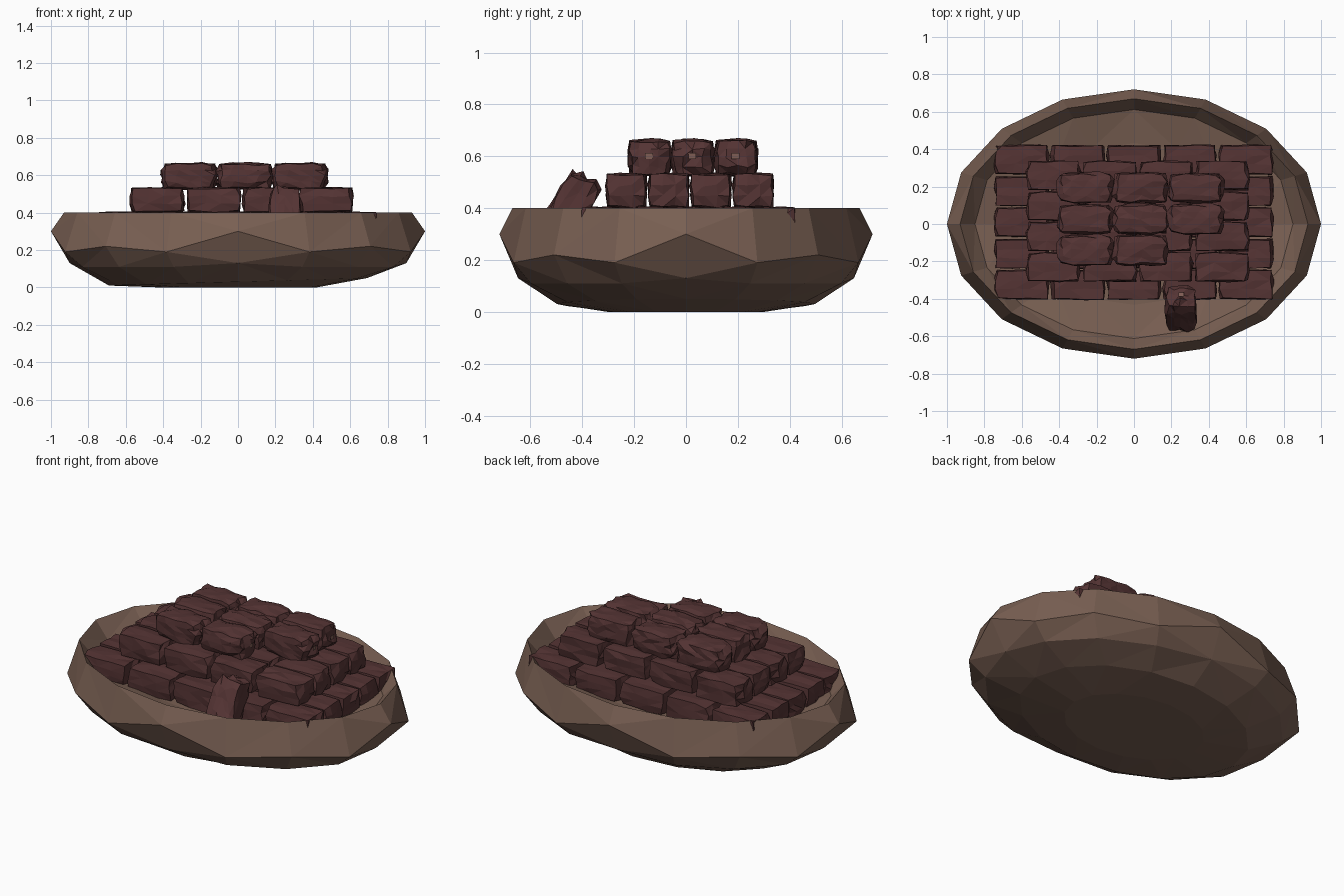
import bpy, bmesh, random
from math import sin, cos, pi, radians
from mathutils import Vector

random.seed(4)
if "Cube" in bpy.data.objects:
    bpy.data.objects.remove(bpy.data.objects["Cube"])


def material(name, color):
    m = bpy.data.materials.new(name)
    m.use_nodes = True
    m.diffuse_color = (*color, 1)
    m.node_tree.nodes["Principled BSDF"].inputs["Base Color"].default_value = (*color, 1)
    return m


wood = material("warm brown wood", (0.19, 0.115, 0.085))
chocolate = material("dark chocolate", (0.09, 0.034, 0.034))
nut = material("pale filling", (0.21, 0.11, 0.09))


def add_object(name, mesh, location=(0, 0, 0), rotation=(0, 0, 0)):
    ob = bpy.data.objects.new(name, mesh)
    ob.location, ob.rotation_euler = location, rotation
    bpy.context.collection.objects.link(ob)
    return ob


def finish(bm, name, *mats):
    bmesh.ops.recalc_face_normals(bm, faces=bm.faces)
    mesh = bpy.data.meshes.new(name)
    bm.to_mesh(mesh)
    bm.free()
    for m in mats:
        mesh.materials.append(m)
    return mesh


# Bowl: faceted oval shell, rings listed from under the base to the inner floor
SIDES = 16
DIPS = (0.3, 0.19, 0.22, 0.19)


def ring(bm, scale, height):
    verts = []
    for i in range(SIDES):
        a = 2 * pi * i / SIDES
        verts.append(bm.verts.new((cos(a) * scale, sin(a) * scale * 0.72, height(i, a))))
    return verts


bm = bmesh.new()
rings = [
    ring(bm, 0.42, lambda i, a: 0),
    ring(bm, 0.69, lambda i, a: 0.03 + 0.02 * cos(a)),
    ring(bm, 0.9, lambda i, a: 0.13 if i % 4 == 0 else 0.11),
    ring(bm, 1.0, lambda i, a: DIPS[i % 4]),
    ring(bm, 0.93, lambda i, a: 0.4),
    ring(bm, 0.85, lambda i, a: 0.3 + 0.02 * (i % 2)),
    ring(bm, 0.6, lambda i, a: 0.27),
]
for low, high in zip(rings, rings[1:]):
    for i in range(SIDES):
        j = (i + 1) % SIDES
        bm.faces.new((low[i], low[j], high[j], high[i]))
bm.faces.new(rings[0])
bm.faces.new(rings[-1])
bmesh.ops.triangulate(bm, faces=[f for f in bm.faces if len(f.verts) == 4])
add_object("bowl", finish(bm, "bowl", wood))


# Chocolate piece: chipped box whose roundness and wrinkles grow with each layer
def chocolate_mesh(name, size, cuts, roundness, wrinkle, spot):
    bm = bmesh.new()
    bmesh.ops.create_cube(bm, size=2)
    bmesh.ops.subdivide_edges(bm, edges=bm.edges[:], cuts=cuts, use_grid_fill=True)
    half = Vector(size) / 2
    for v in bm.verts:
        p = v.co.copy()
        norm = sum(abs(c) ** 5 for c in p) ** 0.2
        p = p.lerp(p / norm, roundness)
        p += Vector([random.uniform(-wrinkle, wrinkle * 0.4) * (1 if c > 0 else -1) for c in p])
        v.co = Vector([p[k] * half[k] for k in range(3)])
    bmesh.ops.triangulate(bm, faces=bm.faces[:], quad_method='SHORT_EDGE')
    if spot:  # small pale patch on the end
        x = half.x * 1.02
        corners = [(x, -0.018, -0.006), (x, 0.012, -0.006), (x, 0.012, 0.018), (x, -0.018, 0.018)]
        patch = bm.faces.new([bm.verts.new(c) for c in corners])
        patch.material_index = 1
    return finish(bm, name, chocolate, nut)


def layer(name, size, xs, ys, z, cuts, roundness, wrinkle, spot=False, skip=()):
    meshes = [chocolate_mesh(name, size, cuts, roundness, wrinkle, spot) for _ in range(4)]
    for i, x in enumerate(xs):
        for j, y in enumerate(ys):
            if (i, j) not in skip:
                add_object(name, meshes[(i + 2 * j) % 4], (x, y, z))


layer("bottom_chocolate", (0.29, 0.162, 0.135), [-0.6 + 0.3 * i for i in range(5)],
      [-0.325 + 0.167 * j for j in range(5)], 0.338, 2, 0.35, 0.09)
layer("middle_chocolate", (0.29, 0.16, 0.135), [-0.43 + 0.3 * i for i in range(4)],
      [-0.23 + 0.163 * j for j in range(4)], 0.468, 2, 0.4, 0.11)
layer("top_chocolate", (0.3, 0.168, 0.145), [-0.26 + 0.295 * i for i in range(3)],
      [-0.14 + 0.167 * j for j in range(3)], 0.595, 3, 0.8, 0.13, True, {(2, 0)})

# Loose piece leaning on the front of the pile, its end pointing up and back
loose = chocolate_mesh("loose_chocolate", (0.29, 0.17, 0.15), 3, 0.8, 0.13, True)
add_object("loose_chocolate", loose, (0.25, -0.45, 0.4), (0, radians(-58), radians(90)))
